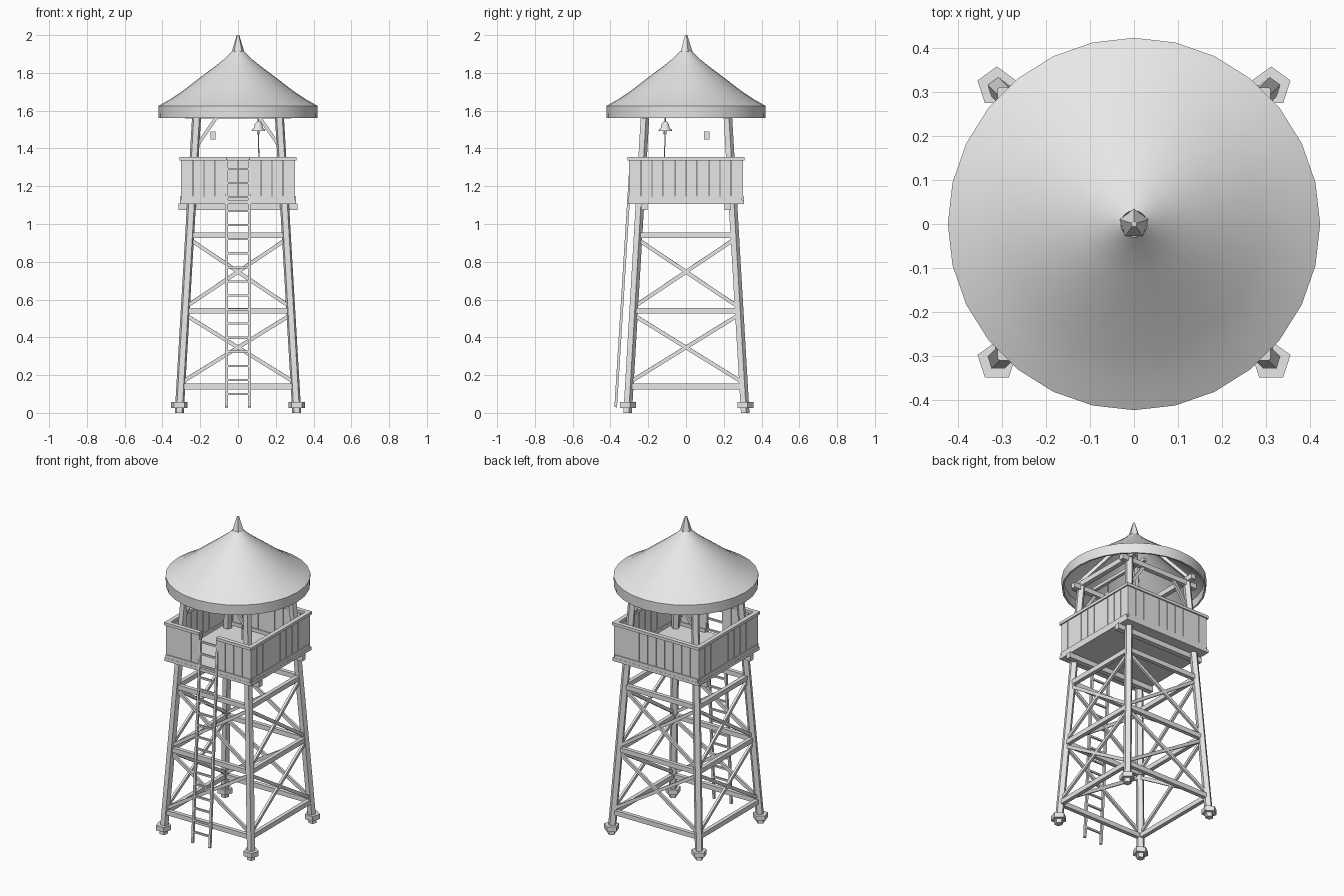
import bpy, bmesh, math
from mathutils import Vector

cube = bpy.data.objects.get("Cube")
if cube:
    bpy.data.objects.remove(cube, do_unlink=True)

grey = bpy.data.materials.new("light_grey")
grey.use_nodes = True
grey.diffuse_color = (0.8, 0.8, 0.8, 1)
grey.node_tree.nodes["Principled BSDF"].inputs["Base Color"].default_value = (0.8, 0.8, 0.8, 1)


def finish(name, bm, smooth=None):
    bmesh.ops.recalc_face_normals(bm, faces=bm.faces)
    mesh = bpy.data.meshes.new(name)
    bm.to_mesh(mesh)
    bm.free()
    mesh.materials.append(grey)
    obj = bpy.data.objects.new(name, mesh)
    bpy.context.collection.objects.link(obj)
    if smooth:
        bpy.ops.object.select_all(action='DESELECT')
        obj.select_set(True)
        bpy.context.view_layer.objects.active = obj
        bpy.ops.object.shade_smooth_by_angle(angle=math.radians(smooth))
    return obj


def box(name, centre, size):
    bm = bmesh.new()
    bmesh.ops.create_cube(bm, size=1)
    for v in bm.verts:
        v.co = Vector(centre) + Vector([a * b for a, b in zip(v.co, size)])
    return finish(name, bm)


def beam(name, start, end, width, height):
    """Rectangular timber between two points."""
    a, b = Vector(start), Vector(end)
    turn = (b - a).to_track_quat('Y', 'Z')
    bm = bmesh.new()
    bmesh.ops.create_cube(bm, size=1)
    for v in bm.verts:
        v.co = (a + b) / 2 + turn @ Vector((v.co.x * width, v.co.y * (b - a).length, v.co.z * height))
    return finish(name, bm)


def loft(name, rings, sides=5, smooth=None, closed=False):
    """Horizontal rings (x, y, z, radius) joined into a skin."""
    bm = bmesh.new()
    loops = []
    for x, y, z, r in rings:
        angles = [math.pi / 2 + math.tau * i / sides for i in range(sides)]
        loops.append([bm.verts.new((x + r * math.cos(t), y + r * math.sin(t), z)) for t in angles])
    pairs = list(zip(loops, loops[1:]))
    if closed:
        pairs.append((loops[-1], loops[0]))
    for low, high in pairs:
        for i in range(sides):
            j = (i + 1) % sides
            bm.faces.new((low[i], low[j], high[j], high[i]))
    if not closed:
        bm.faces.new(loops[0])
        bm.faces.new(loops[-1])
    return finish(name, bm, smooth)


def spread(z):
    """Distance of a leg from the middle at a height."""
    return 0.311 - 0.0585 * z


corners = [(-1, -1), (1, -1), (1, 1), (-1, 1)]

# Legs and feet
for sx, sy in corners:
    ends = [(sx * spread(z), sy * spread(z), z, 0.025) for z in (0, 1.6)]
    loft("leg", ends)
    s = spread(0)
    loft("foot", [(sx * s, sy * s, z, 0.046) for z in (0.027, 0.058)])

# Cross beams and diagonal braces on each side
levels = (0.14, 0.54, 0.94)
for (ax, ay), (bx, by) in zip(corners, corners[1:] + corners[:1]):
    def at(sx, sy, z):
        return (sx * spread(z), sy * spread(z), z)
    for z in levels:
        beam("cross_beam", at(ax, ay, z), at(bx, by, z), 0.025, 0.03)
    for low, high in zip(levels, levels[1:]):
        low, high = low + 0.02, high - 0.02
        beam("diagonal_brace", at(ax, ay, low), at(bx, by, high), 0.015, 0.02)
        beam("diagonal_brace", at(bx, by, low), at(ax, ay, high), 0.015, 0.02)

# Platform
for y in (-0.22, 0.22):
    box("floor_joist", (0, y, 1.092), (0.63, 0.034, 0.035))
box("floor", (0, 0, 1.117), (0.614, 0.614, 0.02))

# Plank walls with rails, open at the ladder
R = 0.295
for side in range(4):
    turn = side * math.pi / 2
    along = Vector((round(math.cos(turn)), round(math.sin(turn)), 0))
    out = Vector((along.y, -along.x, 0))

    def wall_box(name, offset, z, length, thick, height):
        size = [length * abs(along[i]) + thick * abs(out[i]) for i in range(2)]
        place = along * offset + out * R
        box(name, (place.x, place.y, z), (size[0], size[1], height))

    for i in range(10):
        if side == 0 and i in (4, 5):
            continue
        wall_box("wall_plank", -0.27 + 0.06 * i, 1.24, 0.057, 0.012, 0.2)
    spans = [(-0.183, 0.246), (0.183, 0.246)] if side == 0 else [(0, 0.615)]
    for offset, length in spans:
        wall_box("top_rail", offset, 1.345, length, 0.028, 0.018)
        wall_box("bottom_rail", offset, 1.138, length * 0.96, 0.022, 0.022)

# Ladder
def ladder_y(z):
    return -0.374 + 0.062 * z


for x in (-0.061, 0.061):
    beam("ladder_rail", (x, ladder_y(0.03), 0.03), (x, ladder_y(1.34), 1.34), 0.014, 0.014)
for i in range(17):
    z = 0.1 + 0.0745 * i
    beam("ladder_rung", (-0.06, ladder_y(z), z), (0.06, ladder_y(z), z), 0.011, 0.011)

# Roof frame
for s in (-0.218, 0.218):
    beam("roof_beam", (-0.28, s, 1.575), (0.28, s, 1.575), 0.03, 0.032)
    beam("roof_beam", (s, -0.28, 1.6), (s, 0.28, 1.6), 0.03, 0.032)
for sx, sy in corners:
    beam("knee_brace", (sx * 0.22, sy * 0.22, 1.41), (sx * 0.11, sy * 0.22, 1.57), 0.015, 0.018)
    beam("rafter", (sx * 0.235, sy * 0.235, 1.6), (sx * 0.02, sy * 0.02, 1.9), 0.02, 0.02)

# Roof shell with a straight rim, and its finial
slope = [(0.422, 1.625), (0.36, 1.66), (0.29, 1.707), (0.2, 1.776), (0.12, 1.836), (0.07, 1.876), (0.03, 1.915)]
outer = [(0.42, 1.56)] + slope
inner = [(r * 0.97, z - 0.012) for r, z in reversed(slope)] + [(0.41, 1.56)]
loft("roof", [(0, 0, z, r) for r, z in outer + inner], 28, 40, True)
loft("finial", [(0, 0, 1.895, 0.034), (0, 0, 1.915, 0.034), (0, 0, 2.0, 0.007)])

# Bell with its hanger, clapper and rope
bx, by = 0.108, -0.11
bell = [(1.492, 0.036), (1.5, 0.034), (1.508, 0.024), (1.53, 0.019), (1.542, 0.008)]
loft("bell", [(bx, by, z, r) for z, r in bell], 12, 40)
loft("bell_hanger", [(bx, by, z, 0.005) for z in (1.54, 1.62)], 6)
loft("bell_clapper", [(bx, by, z, 0.008) for z in (1.475, 1.495)], 6)
loft("bell_rope", [(bx, by, 1.48, 0.003), (bx + 0.004, by - 0.008, 1.28, 0.003)], 5)
beam("bell_beam", (bx, -0.23, 1.615), (bx, 0.23, 1.615), 0.02, 0.02)

# Hanging lantern
box("lantern", (-0.132, 0.11, 1.468), (0.028, 0.028, 0.042))
